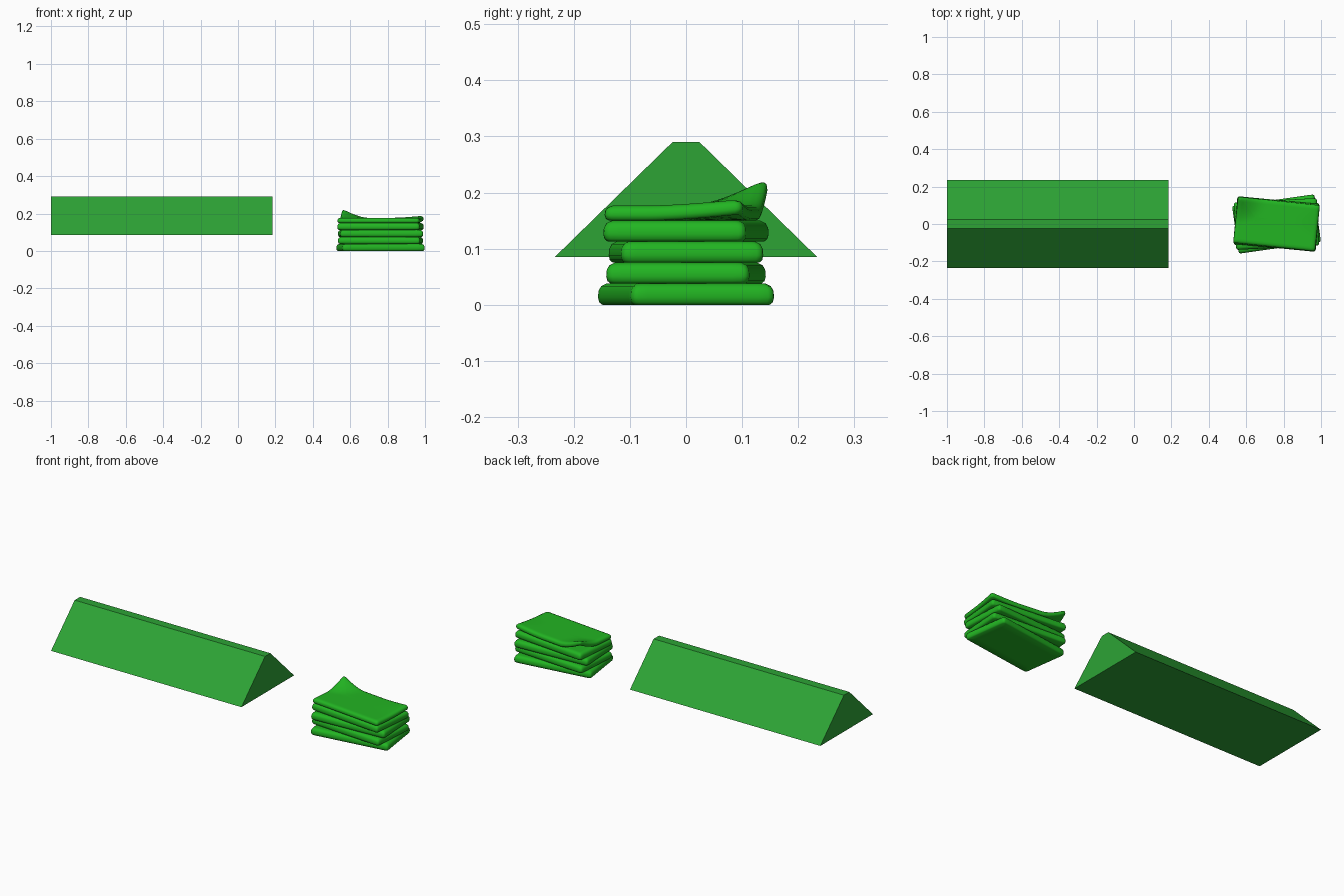
import bpy, bmesh, math
from mathutils import Matrix, Vector

if "Cube" in bpy.data.objects:
    bpy.data.objects.remove(bpy.data.objects["Cube"])


def material(name, rgb):
    m = bpy.data.materials.new(name)
    m.diffuse_color = (*rgb, 1)
    m.use_nodes = True
    m.node_tree.nodes["Principled BSDF"].inputs["Base Color"].default_value = m.diffuse_color
    return m


prism_green = material("leaf green", (0.026, 0.37, 0.036))
cloth_green = material("bright green", (0.016, 0.46, 0.016))


def finish(name, bm, mat, smooth=False):
    bmesh.ops.recalc_face_normals(bm, faces=bm.faces)
    me = bpy.data.meshes.new(name)
    bm.to_mesh(me)
    bm.free()
    me.materials.append(mat)
    ob = bpy.data.objects.new(name, me)
    bpy.context.collection.objects.link(ob)
    if smooth:
        bpy.ops.object.select_all(action='DESELECT')
        ob.select_set(True)
        bpy.context.view_layer.objects.active = ob
        bpy.ops.object.shade_smooth_by_angle(angle=math.radians(50))
    return ob


# Long prism with a narrow flat ridge
bm = bmesh.new()
profile = [(-0.234, 0.085), (0.234, 0.085), (0.024, 0.29), (-0.024, 0.29)]
face = bm.faces.new([bm.verts.new((-1, y, z)) for y, z in profile])
ext = bmesh.ops.extrude_face_region(bm, geom=[face], use_keep_orig=True)
bmesh.ops.translate(bm, vec=(1.185, 0, 0),
                    verts=[g for g in ext["geom"] if isinstance(g, bmesh.types.BMVert)])
finish("ridge_prism", bm, prism_green)


def outline(a, b, r=0.012, n=14):
    """Rectangle outline with small rounded corners and divided sides."""
    corners = [(a - r, b - r, 0), (-a + r, b - r, 90),
               (-a + r, -b + r, 180), (a - r, -b + r, 270)]
    arcs = [[Vector((cx + r * math.cos(math.radians(s + t)),
                     cy + r * math.sin(math.radians(s + t)))) for t in (0, 30, 60, 90)]
            for cx, cy, s in corners]
    pts = []
    for i, arc in enumerate(arcs):
        nxt = arcs[(i + 1) % 4][0]
        pts += arc + [arc[-1].lerp(nxt, k / n) for k in range(1, n)]
    return pts


def cloth(name, a, b, z0, z1, angle, curls=()):
    """One folded cloth; curls = (corner x sign, corner y sign, lift, reach)."""
    bm = bmesh.new()
    h = z1 - z0
    base = outline(a, b)
    # (inset, height) from bottom middle, round the edge, to top middle
    section = [(0.10, 0), (0.05, 0), (0.007, 0), (0.002, 0.12), (0, 0.35), (0.001, 0.65),
               (0.005, 0.87), (0.014, 1), (0.025, 1), (0.04, 1), (0.06, 1), (0.08, 1), (0.10, 1)]

    def place(x, y, t):
        z = z0 + h * t
        for sx, sy, lift, reach in curls:
            d = math.hypot(x - sx * a, y - sy * b)
            z += lift * max(0, 1 - d / reach) ** 1.6
        return bm.verts.new((x, y, z))

    rings = [[place(p.x * (a - i) / a, p.y * (b - i) / b, t) for p in base]
             for i, t in section]
    n = len(base)
    for lo, hi in zip(rings, rings[1:]):
        for k in range(n):
            bm.faces.new((lo[k], lo[(k + 1) % n], hi[(k + 1) % n], hi[k]))
    bm.faces.new(rings[0])
    bm.faces.new(rings[-1])
    bm.transform(Matrix.Translation((0.762, 0, 0)) @ Matrix.Rotation(math.radians(angle), 4, 'Z'))
    finish(name, bm, cloth_green, True)


# Stack of folded cloths, each turned a little
cloth("cloth_1", 0.222, 0.129, 0.000, 0.038, 8)
cloth("cloth_2", 0.220, 0.128, 0.038, 0.075, -4)
cloth("cloth_3", 0.222, 0.127, 0.075, 0.113, 3)
cloth("cloth_4", 0.221, 0.128, 0.113, 0.150, -5.5)
# Top cloth with a raised back left corner and a slight curl at the back right
cloth("cloth_5", 0.220, 0.124, 0.150, 0.177, -6,
      [(-1, 1, 0.052, 0.14), (1, 1, 0.012, 0.17)])
